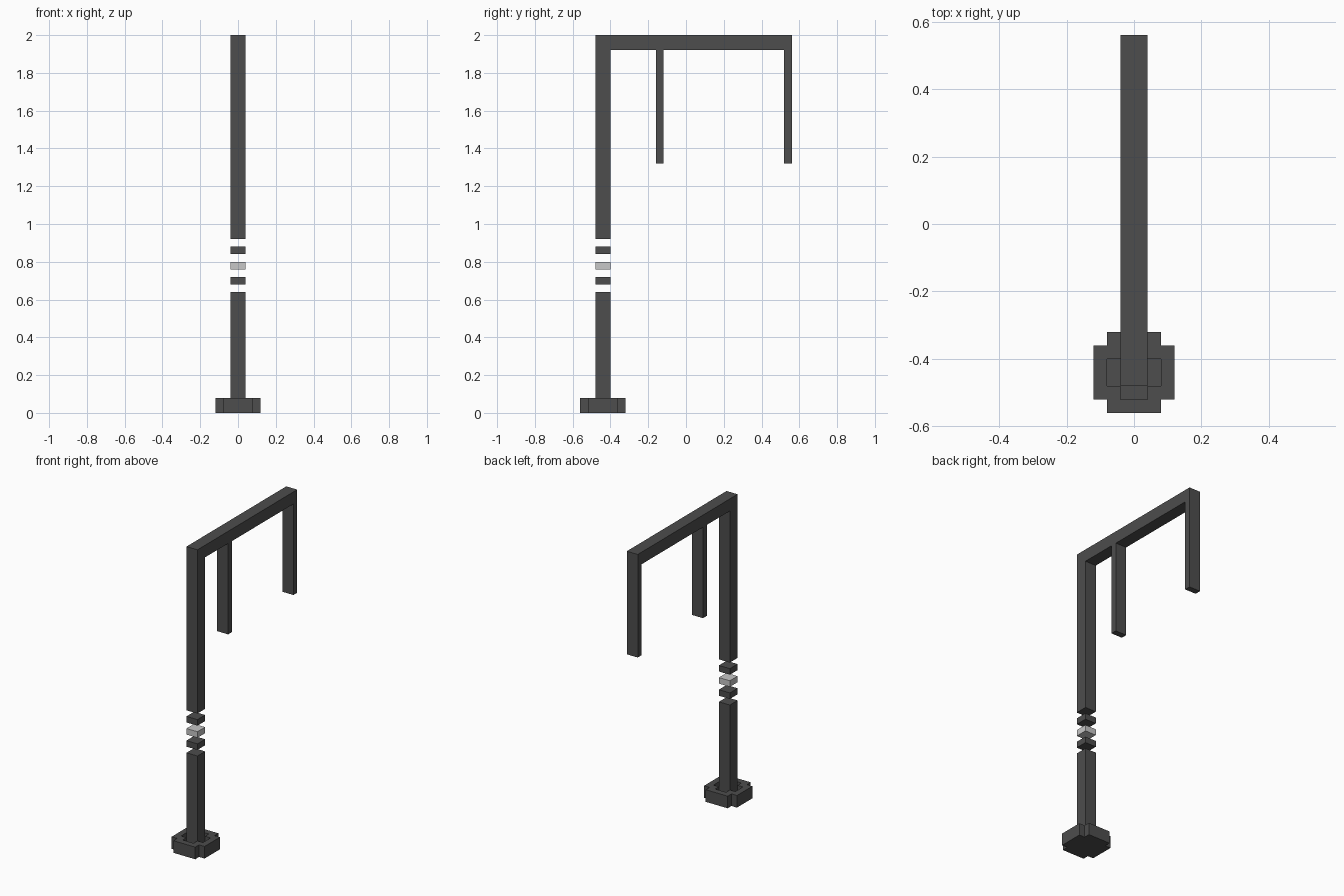
import bpy, bmesh

if "Cube" in bpy.data.objects:
    bpy.data.objects.remove(bpy.data.objects["Cube"])


def material(name, value):
    m = bpy.data.materials.new(name)
    m.diffuse_color = (value, value, value, 1)
    m.use_nodes = True
    m.node_tree.nodes["Principled BSDF"].inputs["Base Color"].default_value = m.diffuse_color
    return m


dark = material("dark_grey", 0.075)
light = material("light_grey", 0.57)


def loft(name, rings, mat):
    """Skin a stack of equal-length point rings and cap both ends."""
    bm = bmesh.new()
    loops = [[bm.verts.new(p) for p in ring] for ring in rings]
    for a, b in zip(loops, loops[1:]):
        for i in range(len(a)):
            j = (i + 1) % len(a)
            bm.faces.new((a[i], a[j], b[j], b[i]))
    bm.faces.new(loops[0][::-1])
    bm.faces.new(loops[-1])
    bmesh.ops.recalc_face_normals(bm, faces=bm.faces)
    me = bpy.data.meshes.new(name)
    bm.to_mesh(me)
    bm.free()
    me.materials.append(mat)
    ob = bpy.data.objects.new(name, me)
    bpy.context.collection.objects.link(ob)
    return ob


def side_profile(name, yz, mat, half=0.04):
    """Extrude a y-z outline across the width of the post."""
    return loft(name, [[(x, y, z) for y, z in yz] for x in (-half, half)], mat)


def bar(name, y0, y1, z0, z1, mat):
    return side_profile(name, [(y0, z0), (y1, z0), (y1, z1), (y0, z1)], mat)


POST_Y = -0.44
Y0, Y1 = POST_Y - 0.04, POST_Y + 0.04


def stepped_ring(long, short, z):
    """Square outline with its four corners notched."""
    pts = [(long, short), (short, short), (short, long)]
    ring = []
    for _ in range(4):
        ring += [(x, POST_Y + y, z) for x, y in pts]
        pts = [(-y, x) for x, y in pts]
    return ring


# Base: notched foot with a recess around the post
loft("base", [stepped_ring(0.12, 0.08, 0), stepped_ring(0.12, 0.08, 0.08),
              stepped_ring(0.08, 0.04, 0.08), stepped_ring(0.08, 0.04, 0.04)], dark)

# Lower post and the separated bands above it
bar("lower_post", Y0, Y1, 0.04, 0.64, dark)
for name, z, mat in (("lower_band", 0.68, dark), ("middle_band", 0.76, light),
                     ("upper_band", 0.84, dark)):
    bar(name, Y0, Y1, z, z + 0.04, mat)

# Upper post bending into the horizontal arm
side_profile("upper_post_and_arm",
             [(Y0, 0.92), (Y1, 0.92), (Y1, 1.92), (0.56, 1.92), (0.56, 2.0), (Y0, 2.0)], dark)

# Hanging strips below the arm
for name, y in (("inner_hanger", -0.16), ("outer_hanger", 0.52)):
    bar(name, y, y + 0.04, 1.32, 1.92, dark)
